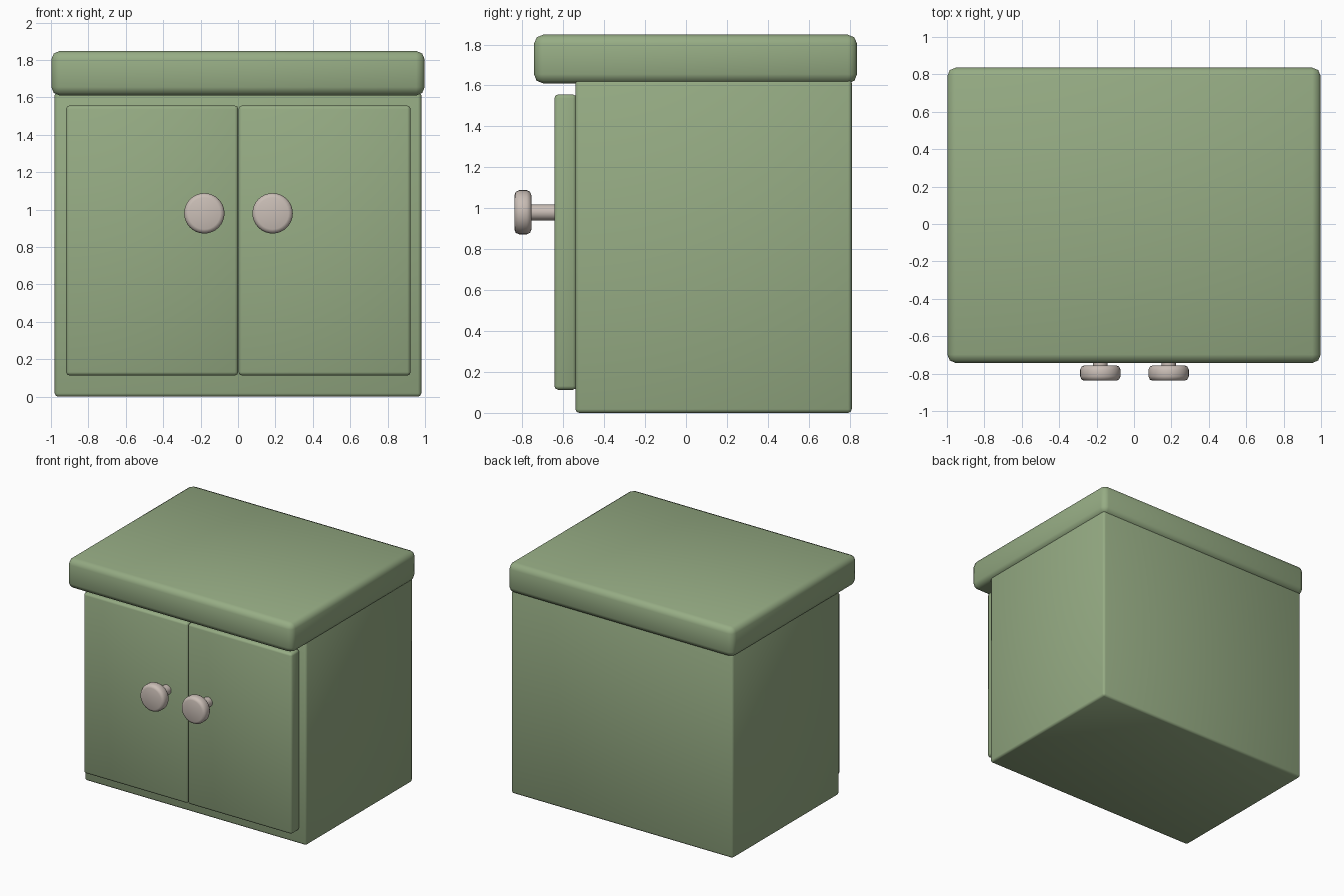
import bpy, bmesh, math
from mathutils import Matrix

if "Cube" in bpy.data.objects:
    bpy.data.objects.remove(bpy.data.objects["Cube"])


def material(name, rgb):
    m = bpy.data.materials.new(name)
    m.diffuse_color = (*rgb, 1)
    m.use_nodes = True
    m.node_tree.nodes["Principled BSDF"].inputs["Base Color"].default_value = m.diffuse_color
    return m


GREEN = material("sage green", (0.305, 0.413, 0.231))
KNOB = material("warm grey", (0.59, 0.515, 0.468))


def finish(name, bm, mat):
    me = bpy.data.meshes.new(name)
    bmesh.ops.recalc_face_normals(bm, faces=bm.faces)
    bm.to_mesh(me)
    bm.free()
    me.materials.append(mat)
    for p in me.polygons:
        p.use_smooth = True
    ob = bpy.data.objects.new(name, me)
    bpy.context.collection.objects.link(ob)
    return ob


def rounded_box(name, lo, hi, bevel, segments=2):
    """Box between two corners with softened edges."""
    bm = bmesh.new()
    bmesh.ops.create_cube(bm, size=1)
    for v in bm.verts:
        v.co = [(a + b) / 2 + c * (b - a) for a, b, c in zip(lo, hi, v.co)]
    bmesh.ops.bevel(bm, geom=bm.edges[:], offset=bevel, segments=segments,
                    profile=0.5, affect='EDGES')
    return finish(name, bm, GREEN)


def lathe_y(name, x, z, profile, steps=32):
    """Spin (radius, y) points about a y axis through (x, z)."""
    bm = bmesh.new()
    pts = [bm.verts.new((x + r, y, z)) for r, y in profile]
    edges = [bm.edges.new(p) for p in zip(pts, pts[1:])]
    bmesh.ops.spin(bm, geom=pts + edges, cent=(x, 0, z), axis=(0, 1, 0),
                   angle=math.tau, steps=steps)
    bmesh.ops.remove_doubles(bm, verts=bm.verts[:], dist=1e-4)
    ob = finish(name, bm, KNOB)
    bpy.context.view_layer.objects.active = ob
    ob.select_set(True)
    bpy.ops.object.shade_smooth_by_angle(angle=math.radians(50))
    ob.select_set(False)
    return ob


# Cabinet body and thick overhanging top
rounded_box("cabinet_body", (-0.98, -0.54, 0), (0.98, 0.81, 1.63), 0.018)
rounded_box("cabinet_top", (-0.998, -0.743, 1.61), (0.998, 0.836, 1.848), 0.045)

# Two doors, each with a round knob
for side, x0, x1, kx in (("left", -0.919, 0.001, -0.18), ("right", 0.003, 0.923, 0.185)):
    rounded_box(side + "_door", (x0, -0.643, 0.113), (x1, -0.535, 1.556), 0.018)
    lathe_y(side + "_knob", kx, 0.98, [
        (0, -0.838), (0.085, -0.838), (0.1, -0.832), (0.108, -0.815),
        (0.108, -0.778), (0.1, -0.762), (0.085, -0.756), (0.039, -0.756),
        (0.039, -0.63), (0, -0.63)])
